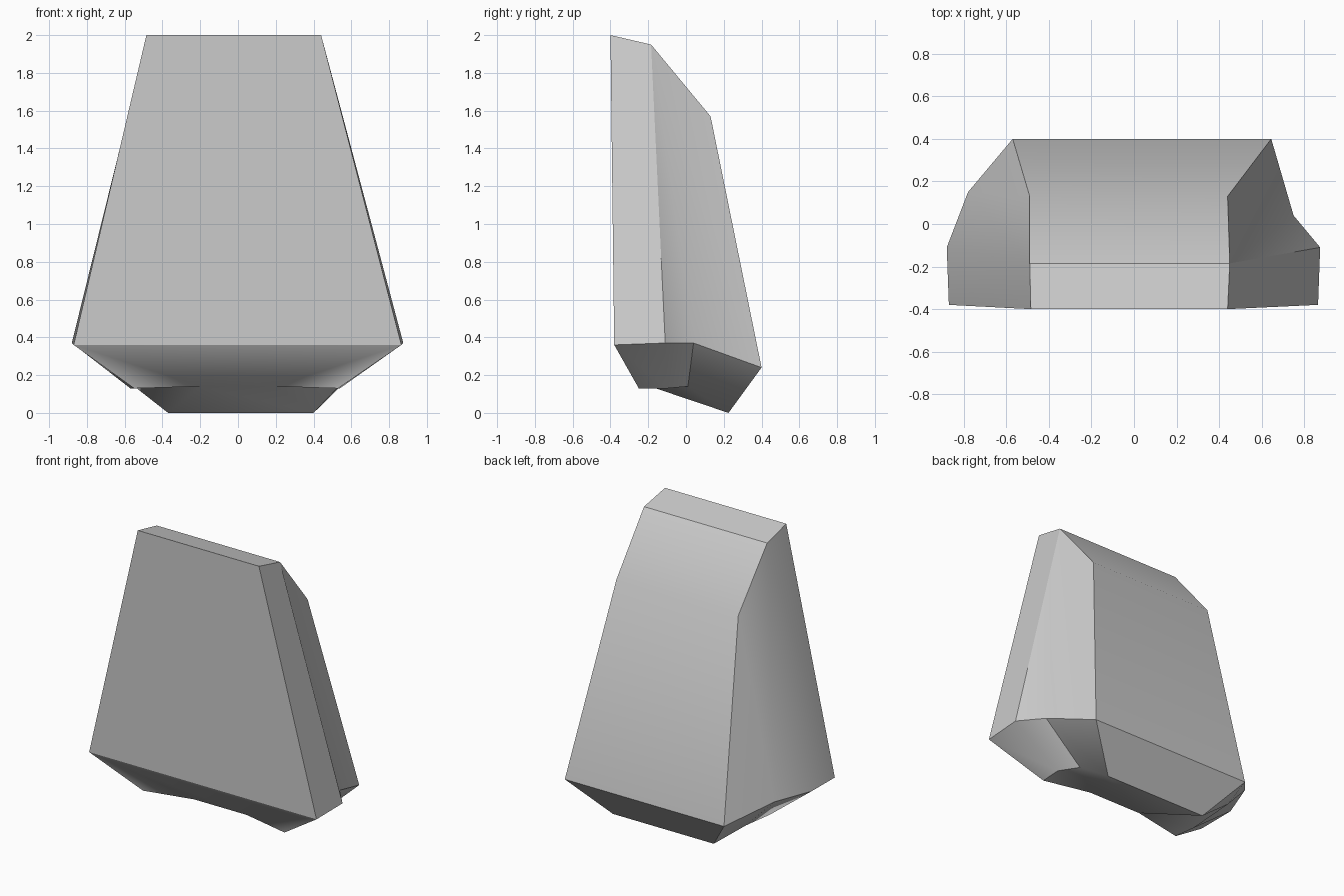
import bpy
import bmesh
import math

cube = bpy.data.objects.get("Cube")
if cube:
    bpy.data.objects.remove(cube, do_unlink=True)

# One plain grey for the whole block
grey = bpy.data.materials.new("stone_grey")
grey.use_nodes = True
grey.diffuse_color = (0.6, 0.6, 0.6, 1)
grey.node_tree.nodes["Principled BSDF"].inputs["Base Color"].default_value = grey.diffuse_color

# Corner pairs: x on the left side, x on the right side, y, z
pairs = {
    "A": (0.44, -0.485, -0.40, 2.0),   # top front
    "B": (0.45, -0.49, -0.185, 1.95),  # top back
    "C": (0.44, -0.49, 0.13, 1.57),    # back shoulder
    "D": (0.645, -0.57, 0.40, 0.24),   # back foot
    "E": (0.40, -0.37, 0.225, 0.0),    # lowest edge
    "M": (0.20, -0.20, -0.19, 0.14),   # underside, front middle
    "G": (0.53, -0.55, -0.25, 0.13),   # underside, front corner
    "L": (0.54, -0.57, -0.10, 0.13),   # underside, side
    "K": (0.45, -0.60, 0.01, 0.14),    # underside, side back
    "H": (0.865, -0.87, -0.38, 0.36),  # widest, front
    "I": (0.875, -0.88, -0.11, 0.37),  # widest, middle
    "J": (0.75, -0.78, 0.04, 0.37),    # widest, back
}
corners = {}
for name, (left, right, y, z) in pairs.items():
    corners[name] = (left, y, z)
    corners[name.lower()] = (right, y, z)

# The right side bulges further back than the left
corners["j"] = (-0.78, 0.15, 0.37)
corners["k"] = (-0.60, 0.20, 0.18)

# Side faces, repeated for both sides
side_faces = ["AHIB", "BIJ", "BJDC", "HGLI", "ILKJ", "JKED", "GML", "LMEK", "HMG"]
faces = side_faces + [f.lower()[::-1] for f in side_faces]

# Bands running across from side to side
ring = "ABCDEMH"
for near, far in zip(ring, ring[1:] + ring[0]):
    faces.append(near + far + far.lower() + near.lower())

bm = bmesh.new()
verts = {name: bm.verts.new(co) for name, co in corners.items()}
for face in faces:
    bm.faces.new([verts[c] for c in face])
bmesh.ops.recalc_face_normals(bm, faces=bm.faces)

mesh = bpy.data.meshes.new("rock_block")
bm.to_mesh(mesh)
bm.free()
mesh.materials.append(grey)
block = bpy.data.objects.new("rock_block", mesh)
bpy.context.collection.objects.link(block)

# Soft bends stay smooth, hard corners stay crisp
bpy.ops.object.select_all(action="DESELECT")
block.select_set(True)
bpy.context.view_layer.objects.active = block
bpy.ops.object.shade_smooth_by_angle(angle=math.radians(35))
